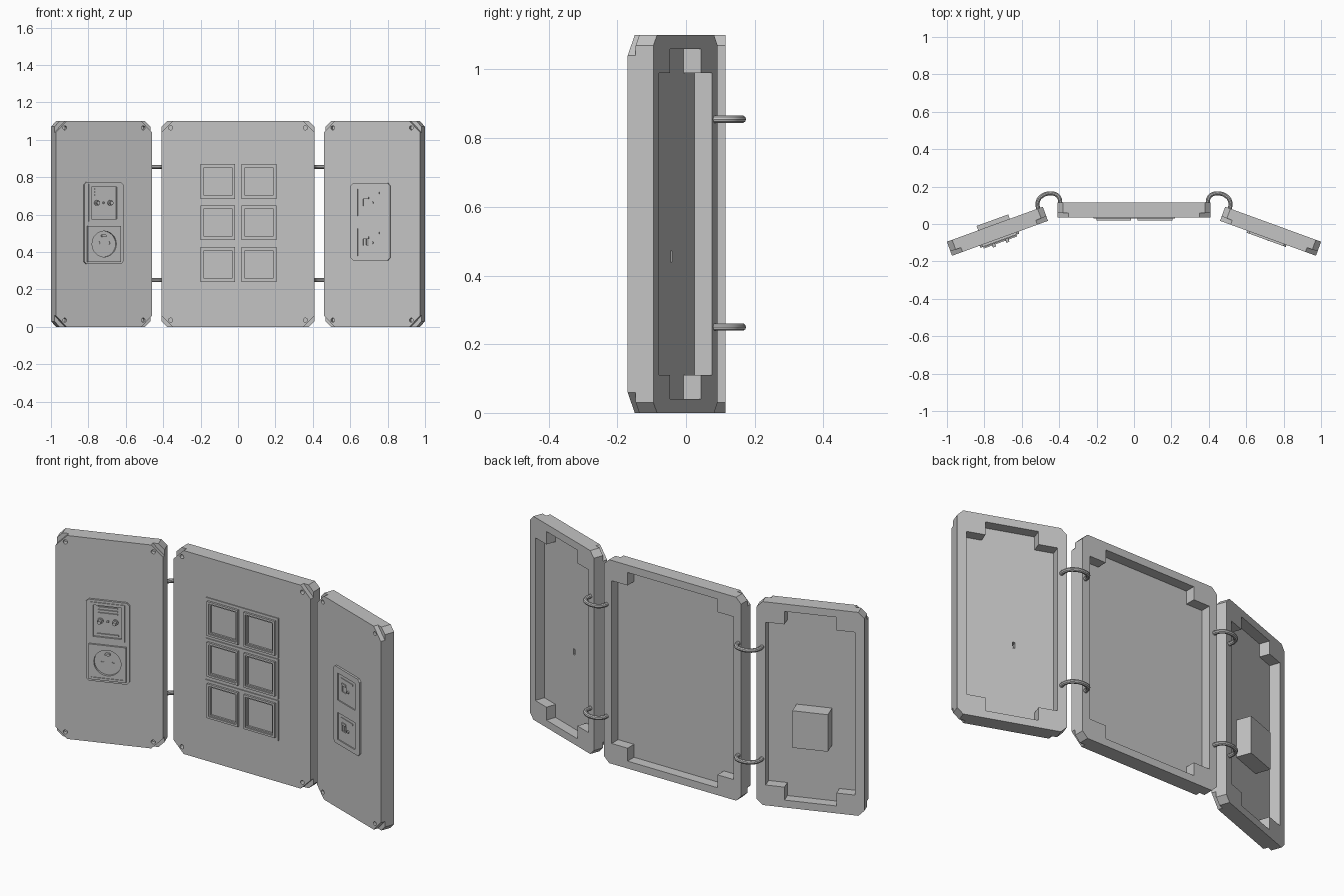
import bpy, bmesh, math
from mathutils import Matrix, Vector

if "Cube" in bpy.data.objects:
    bpy.data.objects.remove(bpy.data.objects["Cube"])

GREY = (0.55, 0.55, 0.55, 1)
mat = bpy.data.materials.new("light grey")
mat.use_nodes = True
mat.diffuse_color = GREY
mat.node_tree.nodes["Principled BSDF"].inputs["Base Color"].default_value = GREY

H = 1.10          # panel height
FRONT = 0.025     # depth of the front layer
DEPTH = 0.08      # full panel depth


# Outlines in the x-z plane
def rect(cx, cz, w, h, cut=0):
    a, b = w / 2, h / 2
    if not cut:
        pts = [(-a, -b), (a, -b), (a, b), (-a, b)]
    else:
        pts = [(cut - a, -b), (a - cut, -b), (a, cut - b), (a, b - cut),
               (a - cut, b), (cut - a, b), (-a, b - cut), (-a, cut - b)]
    return [(cx + x, cz + z) for x, z in pts]


def circle(cx, cz, r, n=12):
    return [(cx + r * math.cos(math.tau * i / n), cz + r * math.sin(math.tau * i / n))
            for i in range(n)]


def notched(w, h, nx, nz):
    a, b = w / 2, h / 2
    quarter = [(a, b - nz), (a - nx, b - nz), (a - nx, b)]
    pts = []
    for sx, sz in ((1, 1), (-1, 1), (-1, -1), (1, -1)):
        part = [(sx * x, H / 2 + sz * z) for x, z in quarter]
        pts += part if sx * sz > 0 else part[::-1]
    return pts


# Flat part with optional holes, extruded from y0 to y1
def slab(name, place, outline, y0, y1, holes=()):
    bm = bmesh.new()
    for loop in [outline, *holes]:
        vs = [bm.verts.new((x, y0, z)) for x, z in loop]
        for i, v in enumerate(vs):
            bm.edges.new((v, vs[i - 1]))
    bmesh.ops.triangle_fill(bm, edges=bm.edges[:], use_beauty=True, normal=(0, -1, 0))
    ext = bmesh.ops.extrude_face_region(bm, geom=bm.faces[:], use_keep_orig=True)
    moved = [g for g in ext["geom"] if isinstance(g, bmesh.types.BMVert)]
    bmesh.ops.translate(bm, verts=moved, vec=(0, y1 - y0, 0))
    bmesh.ops.recalc_face_normals(bm, faces=bm.faces[:])
    me = bpy.data.meshes.new(name)
    bm.to_mesh(me)
    bm.free()
    me.materials.append(mat)
    ob = bpy.data.objects.new(name, me)
    ob.matrix_world = place
    bpy.context.collection.objects.link(ob)
    return ob


# Panel: front layer with screw holes, hollow back frame with corner blocks
def panel(name, place, w, extra=()):
    screws = [circle(sx * (w / 2 - 0.05), z, 0.011)
              for sx in (-1, 1) for z in (0.036, H - 0.036)]
    slab(name + "_front", place, rect(0, H / 2, w, H, 0.06), 0, FRONT, screws + list(extra))
    slab(name + "_frame", place, rect(0, H / 2, w, H, 0.03), FRONT, DEPTH,
         [notched(w - 0.092, H - 0.08, 0.095, 0.07)])


def placed(x, y, angle):
    return Matrix.Translation((x, y, 0)) @ Matrix.Rotation(math.radians(angle), 4, "Z")


centre = placed(0, 0.035, 0)
right = placed(-0.7165, -0.0765, 20)
left = placed(0.7165, -0.0765, -20)
through_hole = rect(-0.028, 0.455, 0.014, 0.032)

panel("centre_panel", centre, 0.82)
panel("right_panel", right, 0.546)
panel("left_panel", left, 0.546, [through_hole])

# Centre: three rows of two square frames
for row, z in enumerate((0.333, 0.557, 0.778)):
    wells = [rect(x, z, 0.15, 0.15) for x in (-0.108, 0.112)]
    slab(f"row_plate_{row}", centre, rect(0.002, z, 0.435, 0.216), -0.005, 0, wells)
    for col, x in enumerate((-0.108, 0.112)):
        slab(f"square_rim_{row}_{col}", centre, rect(x, z, 0.186, 0.186), -0.016, -0.005,
             [rect(x, z, 0.164, 0.164)])
        slab(f"square_inner_rim_{row}_{col}", centre, rect(x, z, 0.164, 0.164), -0.01, -0.005,
             [rect(x, z, 0.15, 0.15)])

# Right panel: power plate with control section and round socket
slab("power_plate", right, rect(-0.005, 0.555, 0.222, 0.44, 0.014), -0.012, 0,
     [rect(-0.005, 0.663, 0.145, 0.17), rect(-0.005, 0.443, 0.17, 0.17)])
slab("control_base", right, rect(-0.005, 0.663, 0.145, 0.17), -0.006, 0)
slab("control_rim", right, rect(-0.005, 0.663, 0.175, 0.2), -0.016, -0.012,
     [rect(-0.005, 0.663, 0.145, 0.17)])
for i in range(3):
    slab(f"control_slot_bar_{i}", right, rect(-0.005, 0.705 + 0.016 * i, 0.1, 0.006), -0.012, -0.006)
for i, x in enumerate((-0.043, 0.033)):
    slab(f"control_collar_{i}", right, circle(x, 0.663, 0.015, 16), -0.016, -0.006)
    slab(f"control_knob_{i}", right, circle(x, 0.663, 0.009, 16), -0.034, -0.016)
slab("control_pin", right, circle(-0.005, 0.663, 0.006), -0.014, -0.006)
slab("control_ledge", right, rect(-0.005, 0.59, 0.11, 0.01), -0.012, -0.006)

slab("socket_rim", right, rect(-0.005, 0.443, 0.19, 0.19), -0.022, -0.012,
     [rect(-0.005, 0.443, 0.166, 0.166)])
slab("socket_body", right, rect(-0.005, 0.443, 0.17, 0.17), -0.018, -0.002,
     [circle(-0.005, 0.443, 0.069, 32)])
slab("socket_floor", right, circle(-0.005, 0.443, 0.069, 32), -0.005, -0.001,
     [circle(-0.005 + s * 0.028, 0.448, 0.009) for s in (-1, 1)])
slab("socket_earth_pin", right, rect(-0.005, 0.487, 0.026, 0.012, 0.003), -0.02, -0.005)
slab("socket_back_box", right, rect(-0.005, 0.44, 0.18, 0.2), FRONT, 0.105)

# Left panel: data plate with two ports
ports = (0.452, 0.665)
slab("data_plate", left, rect(-0.006, 0.562, 0.222, 0.415, 0.014), -0.011, 0,
     [rect(-0.006, z, 0.146, 0.146) for z in ports])
for i, z in enumerate(ports):
    slab(f"port_base_{i}", left, rect(-0.006, z, 0.146, 0.146), -0.005, 0,
         [rect(-0.032, z, 0.034, 0.036)])
    slab(f"port_cover_{i}", left, rect(-0.032, z + 0.024, 0.034, 0.012), -0.01, -0.005)
    slab(f"port_label_strip_{i}", left, rect(-0.006, z + 0.05, 0.1, 0.01), -0.008, -0.005)
    slab(f"port_light_{i}", left, circle(0.004, z - 0.002, 0.007), -0.012, -0.005)

# Bent tube hinges joining the panels at the back
bend = [(0.51, 0.07), (0.515, 0.115), (0.495, 0.148), (0.43, 0.162), (0.403, 0.145), (0.392, 0.1)]
for side, sx in (("right", -1), ("left", 1)):
    for level, z in (("lower", 0.25), ("upper", 0.855)):
        name = f"{side}_{level}_hinge_tube"
        cu = bpy.data.curves.new(name, "CURVE")
        cu.dimensions = "3D"
        cu.bevel_depth = 0.011
        cu.bevel_resolution = 3
        cu.use_fill_caps = True
        sp = cu.splines.new("BEZIER")
        sp.resolution_u = 6
        sp.bezier_points.add(len(bend) - 1)
        for p, (x, y) in zip(sp.bezier_points, bend):
            p.co = Vector((sx * x, y, z))
            p.handle_left_type = p.handle_right_type = "AUTO"
        cu.materials.append(mat)
        ob = bpy.data.objects.new(name, cu)
        bpy.context.collection.objects.link(ob)
        bpy.ops.object.select_all(action="DESELECT")
        ob.select_set(True)
        bpy.context.view_layer.objects.active = ob
        bpy.ops.object.convert(target="MESH")
        bpy.ops.object.shade_smooth_by_angle()
